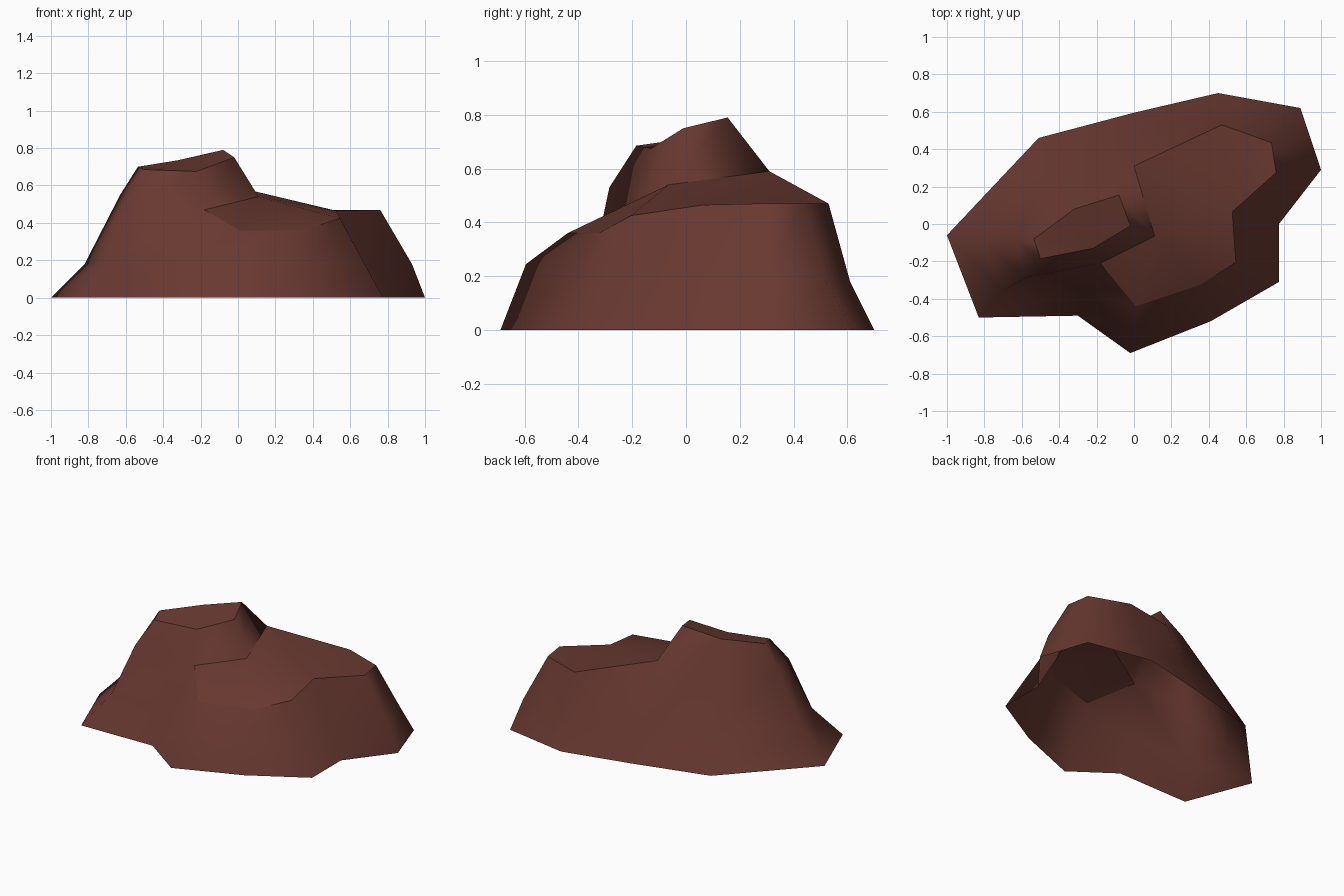
import bpy, bmesh
from mathutils import Vector

if "Cube" in bpy.data.objects:
    bpy.data.objects.remove(bpy.data.objects["Cube"])

# Ground outline, clockwise from the left tip
BASE = [(-1, -.06), (-.51, .46), (0, .595), (.45, .70), (.89, .62), (1, .29),
        (.775, 0), (.775, -.31), (.41, -.52), (-.02, -.69), (-.30, -.49), (-.83, -.50)]
# Sloping shelf rim and higher peak rim
SHELF = [(0, .31, .59), (.47, .53, .47), (.735, .435, .47), (.76, .275, .47),
         (.525, .065, .465), (.545, -.205, .425), (.355, -.325, .36),
         (.01, -.44, .36), (-.18, -.21, .47), (.11, -.065, .54)]
PEAK = [(-.535, -.08, .70), (-.32, .08, .735), (-.08, .155, .79),
        (-.02, -.01, .75), (-.22, -.13, .675), (-.50, -.185, .685)]
# Measured bulges on the lower belt; other belt points lie on a straight slope
BELT = {0: (-.82, -.08, .18), 3: (.46, .61, .18), 4: (.86, .52, .18),
        5: (.93, .285, .18), 9: (-.01, -.595, .245), 11: (-.70, -.355, .20)}

rock_color = bpy.data.materials.new("red_brown_rock")
rock_color.diffuse_color = (.137, .040, .030, 1)
rock_color.use_nodes = True
rock_color.node_tree.nodes["Principled BSDF"].inputs["Base Color"].default_value = rock_color.diffuse_color

bm = bmesh.new()
base = [bm.verts.new((x, y, 0)) for x, y in BASE]
shelf = [bm.verts.new(p) for p in SHELF]
peak = [bm.verts.new(p) for p in PEAK]

# Shoulder below the peak, on the left side only
shoulder = [bm.verts.new(p) for p in ((-.63, -.08, .55), (-.575, -.285, .53))]
rim = [shoulder[0], peak[1]] + shelf[:9] + [shoulder[1]]

# Belt around the lower slope
belt = []
for i, (b, r) in enumerate(zip(base, rim)):
    slope = b.co.lerp(r.co, .19 / r.co.z if i != 1 else .3)
    belt.append(bm.verts.new(Vector(BELT.get(i, slope))))


def wall(*verts):
    bm.faces.new(verts)


# Lower skirt, open underneath
for i in range(12):
    j = (i + 1) % 12
    wall(base[j], base[i], belt[i], belt[j])
# Upper slope under the shelf
for i in range(2, 10):
    wall(belt[i + 1], belt[i], rim[i], rim[i + 1])
# Slopes around the peak
wall(belt[1], belt[0], shoulder[0], peak[1])
wall(shoulder[0], peak[0], peak[1])
wall(belt[2], belt[1], peak[1], shelf[0])
wall(peak[1], peak[2], shelf[0])
wall(belt[0], belt[11], shoulder[1], shoulder[0])
wall(shoulder[0], shoulder[1], peak[5], peak[0])
wall(belt[11], belt[10], shelf[8], shoulder[1])
wall(shoulder[1], shelf[8], peak[4], peak[5])
# Step between shelf and peak
wall(shelf[8], shelf[9], peak[3], peak[4])
wall(shelf[9], shelf[0], peak[2], peak[3])

# Flat tops with crisp rims
for f in bm.faces:
    f.smooth = True
for ring in (shelf, peak):
    cap = bm.faces.new(ring)
    for e in cap.edges:
        e.smooth = False
    bmesh.ops.triangulate(bm, faces=[cap])
bmesh.ops.recalc_face_normals(bm, faces=bm.faces)
for f in bm.faces:
    f.smooth = True

mesh = bpy.data.meshes.new("rock")
bm.to_mesh(mesh)
bm.free()
mesh.materials.append(rock_color)
rock = bpy.data.objects.new("rock", mesh)
bpy.context.collection.objects.link(rock)
